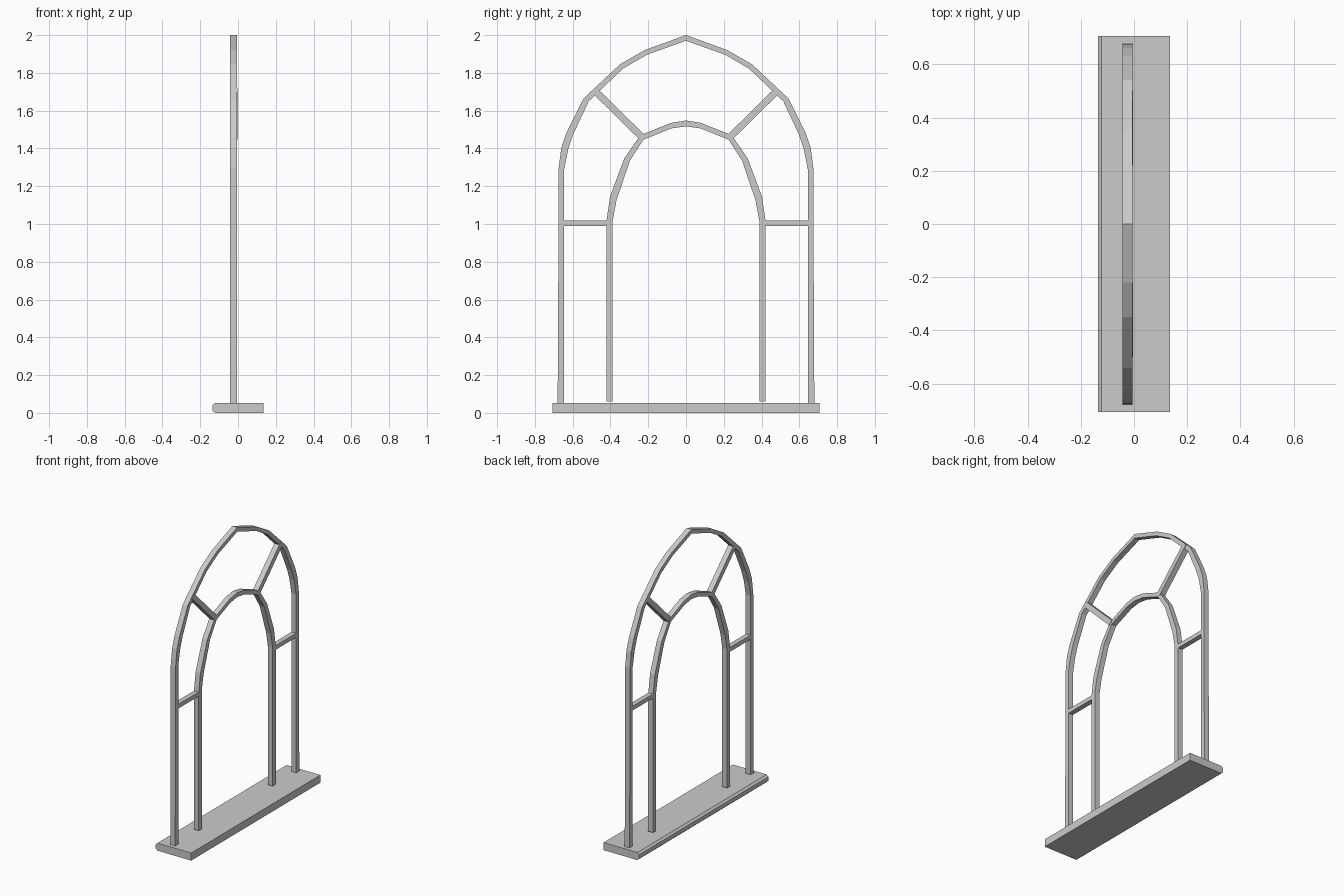
import bpy, bmesh
from mathutils import Vector

if "Cube" in bpy.data.objects:
    bpy.data.objects.remove(bpy.data.objects["Cube"])


def make(name, bm):
    bmesh.ops.recalc_face_normals(bm, faces=bm.faces)
    me = bpy.data.meshes.new(name)
    bm.to_mesh(me)
    bm.free()
    ob = bpy.data.objects.new(name, me)
    bpy.context.collection.objects.link(ob)
    return ob


def mirrored(half):
    """Complete a left half (ending on y = 0) across the centre line."""
    return half + [(-y, z) for y, z in reversed(half[:-1])]


def arch(name, outer, inner, x0, x1):
    """Square-section band between two (y, z) half outlines."""
    bm = bmesh.new()
    rings = []
    for (yo, zo), (yi, zi) in zip(mirrored(outer), mirrored(inner)):
        rings.append([bm.verts.new(c) for c in
                      ((x0, yo, zo), (x1, yo, zo), (x1, yi, zi), (x0, yi, zi))])
    for a, b in zip(rings, rings[1:]):
        for i in range(4):
            j = (i + 1) % 4
            bm.faces.new((a[i], a[j], b[j], b[i]))
    bm.faces.new(rings[0])
    bm.faces.new(rings[-1])
    return make(name, bm)


def bar(name, p, q, width, x0, x1):
    """Straight bar from p to q in the (y, z) plane."""
    p, q = Vector(p), Vector(q)
    d = (q - p).normalized()
    n = Vector((-d.y, d.x)) * width / 2
    bm = bmesh.new()
    f = bm.faces.new([bm.verts.new((x0, c.x, c.y)) for c in (p + n, q + n, q - n, p - n)])
    ext = bmesh.ops.extrude_face_region(bm, geom=[f])
    bmesh.ops.translate(bm, vec=(x1 - x0, 0, 0),
                        verts=[v for v in ext["geom"] if isinstance(v, bmesh.types.BMVert)])
    return make(name, bm)


# Sill with a chamfered edge on one long side
bm = bmesh.new()
profile = [(-0.136, 0.013), (-0.122, 0), (0.136, 0), (0.136, 0.053), (-0.122, 0.053), (-0.136, 0.04)]
f = bm.faces.new([bm.verts.new((x, -0.707, z)) for x, z in profile])
ext = bmesh.ops.extrude_face_region(bm, geom=[f])
bmesh.ops.translate(bm, vec=(0, 1.414, 0),
                    verts=[v for v in ext["geom"] if isinstance(v, bmesh.types.BMVert)])
make("sill", bm)

# Outer pointed arch
arch("outer_frame",
     [(-0.68, 0.053), (-0.677, 0.385), (-0.675, 1.29), (-0.66, 1.405), (-0.632, 1.485),
      (-0.542, 1.665), (-0.35, 1.845), (-0.22, 1.92), (0, 2.0)],
     [(-0.645, 0.053), (-0.645, 0.385), (-0.645, 1.29), (-0.624, 1.395), (-0.597, 1.475),
      (-0.515, 1.65), (-0.333, 1.823), (-0.207, 1.896), (0, 1.97)],
     -0.043, -0.006)

# Inner arch
arch("inner_frame",
     [(-0.422, 0.06), (-0.422, 1.01), (-0.402, 1.145), (-0.327, 1.347), (-0.242, 1.47),
      (-0.08, 1.535), (0, 1.548)],
     [(-0.388, 0.06), (-0.388, 1.02), (-0.368, 1.125), (-0.297, 1.335), (-0.225, 1.447),
      (-0.077, 1.506), (0, 1.517)],
     -0.043, -0.006)

# Glazing bars joining the two arches
for s, side in ((-1, "left"), (1, "right")):
    bar("cross_bar_" + side, (s * 0.40, 1.005), (s * 0.655, 1.005), 0.029, -0.042, -0.007)
    bar("diagonal_bar_" + side, (s * 0.233, 1.46), (s * 0.487, 1.71), 0.036, -0.041, -0.003)
